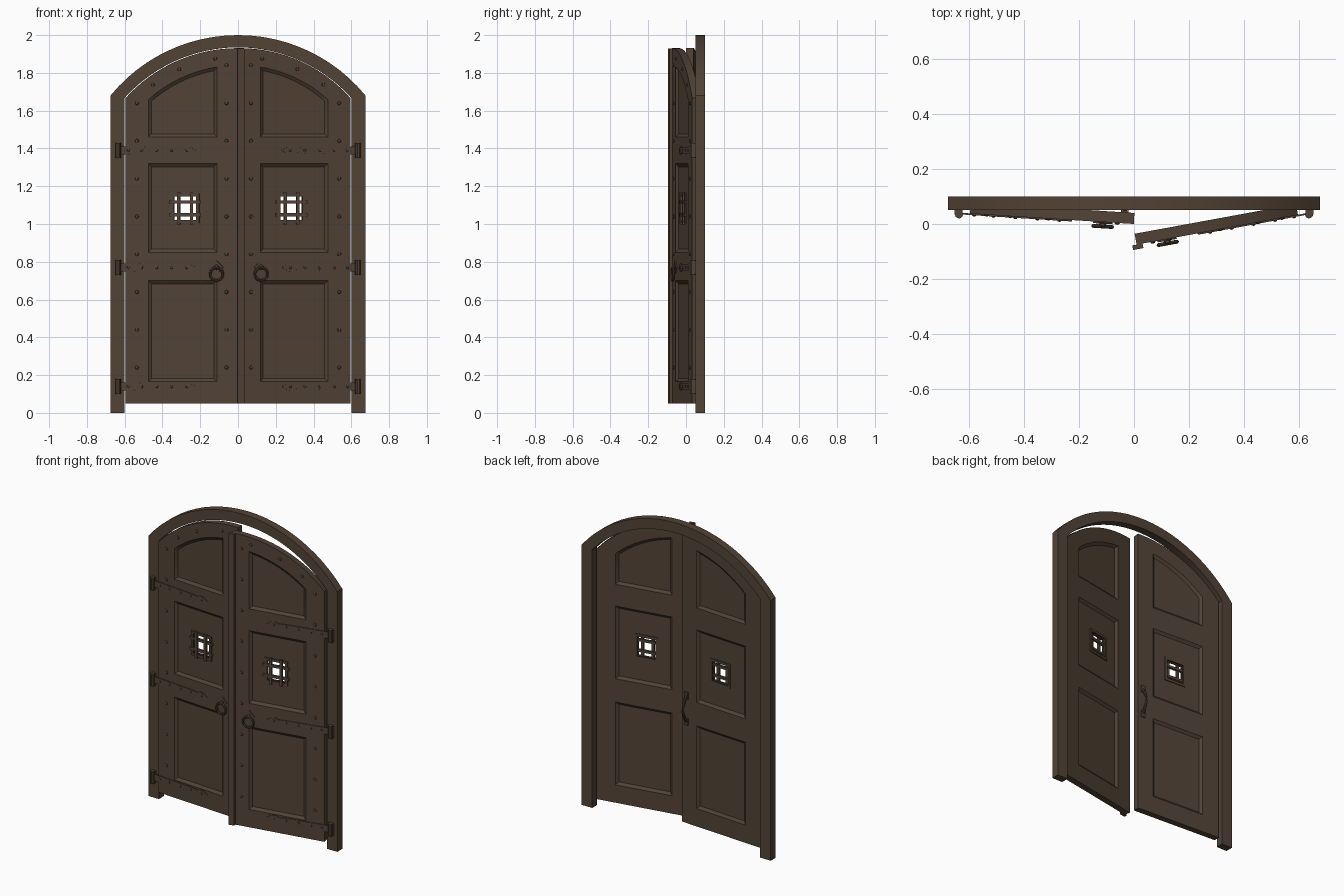
import bpy, bmesh, math
from mathutils import Matrix, Vector

cube = bpy.data.objects.get("Cube")
if cube:
    bpy.data.objects.remove(cube)

# One dark oak brown covers everything
wood = bpy.data.materials.new("dark_brown")
wood.use_nodes = True
COLOUR = (0.084, 0.056, 0.037, 1)
wood.diffuse_color = COLOUR
shader = next(n for n in wood.node_tree.nodes if n.type == 'BSDF_PRINCIPLED')
shader.inputs["Base Color"].default_value = COLOUR
shader.inputs["Roughness"].default_value = 0.8

ARC_Z = 1.128            # shared centre height of every arch
FRONT, BACK = 0.04, 0.08  # faces of a closed leaf
PIVOT = Vector((0.635, 0.035, 0))


def arc(radius, x0, x1, steps=12):
    """Points on the arch between two x positions, evenly spaced by angle."""
    a0, a1 = math.asin(x0 / radius), math.asin(x1 / radius)
    angles = [a0 + (a1 - a0) * i / steps for i in range(steps + 1)]
    return [(radius * math.sin(a), ARC_Z + radius * math.cos(a)) for a in angles]


def rect(x0, x1, z0, z1):
    return [(x0, z0), (x1, z0), (x1, z1), (x0, z1)]


def prism(bm, poly, y0, y1, poly_end=None):
    """Solid between an xz outline at y0 and a matching one at y1."""
    a = [bm.verts.new((x, y0, z)) for x, z in poly]
    b = [bm.verts.new((x, y1, z)) for x, z in (poly_end or poly)]
    bm.faces.new(a)
    bm.faces.new(b[::-1])
    for i in range(len(a)):
        j = (i + 1) % len(a)
        bm.faces.new((a[j], a[i], b[i], b[j]))


def tube(bm, path, radius, sides=8, closed=False):
    """Round bar swept along a list of points."""
    rings, n = [], len(path)
    for i, p in enumerate(path):
        ahead = path[(i + 1) % n] if closed else path[min(i + 1, n - 1)]
        behind = path[i - 1] if closed else path[max(i - 1, 0)]
        turn = (ahead - behind).to_track_quat('Z', 'Y')
        rings.append([bm.verts.new(p + turn @ Vector((radius * math.cos(t), radius * math.sin(t), 0)))
                      for t in (math.tau * k / sides for k in range(sides))])
    for i in range(n if closed else n - 1):
        r, q = rings[i], rings[(i + 1) % n]
        for k in range(sides):
            m = (k + 1) % sides
            bm.faces.new((r[k], r[m], q[m], q[k]))
    if not closed:
        bm.faces.new(rings[0][::-1])
        bm.faces.new(rings[-1])


def stud(bm, x, z, y=FRONT, radius=0.01):
    place = Matrix.Translation((x, y, z)) @ Matrix.Diagonal((1, 0.7, 1, 1))
    bmesh.ops.create_uvsphere(bm, u_segments=8, v_segments=6, radius=radius, matrix=place)


def finish(name, bm, matrix=Matrix()):
    bm.transform(matrix)
    bmesh.ops.recalc_face_normals(bm, faces=bm.faces)
    mesh = bpy.data.meshes.new(name)
    bm.to_mesh(mesh)
    bm.free()
    mesh.materials.append(wood)
    obj = bpy.data.objects.new(name, mesh)
    bpy.context.collection.objects.link(obj)
    return obj


def smooth(obj):
    bpy.ops.object.select_all(action='DESELECT')
    obj.select_set(True)
    bpy.context.view_layer.objects.active = obj
    bpy.ops.object.shade_smooth_by_angle(angle=math.radians(30))


def cut(obj, cutter):
    mod = obj.modifiers.new("cut", 'BOOLEAN')
    mod.operation, mod.solver, mod.object = 'DIFFERENCE', 'EXACT', cutter
    bpy.context.view_layer.objects.active = obj
    bpy.ops.object.modifier_apply(modifier=mod.name)
    bpy.data.objects.remove(cutter)


def panel_outlines(inset):
    """Three panel outlines of a leaf, shrunk by the inset."""
    x0, x1, i = 0.11 + inset, 0.475 - inset, inset
    return [rect(x0, x1, 0.165 + i, 0.70 - i),
            rect(x0, x1, 0.85 + i, 1.32 - i),
            [(x1, 1.46 + i), (x0, 1.46 + i)] + arc(0.712 - i, x0, x1)]


def leaf(side, label, angle):
    swing = (Matrix.Translation(PIVOT) @ Matrix.Rotation(math.radians(angle), 4, 'Z')
             @ Matrix.Translation(-PIVOT))
    place = Matrix.Diagonal((side, 1, 1, 1)) @ swing
    wx, wz = 0.28, 1.083

    # Arched slab with sunken bevelled panels on both faces and a window hole
    bm = bmesh.new()
    prism(bm, [(0.595, 0.05), (0.0, 0.05)] + arc(0.803, 0.0, 0.595, 16), FRONT, BACK)
    slab = finish(label + "_door_leaf", bm, place)
    bm = bmesh.new()
    for face, inward in ((FRONT, 1), (BACK, -1)):
        for wide, narrow in zip(panel_outlines(-0.001), panel_outlines(0.017)):
            prism(bm, wide, face - 0.001 * inward, face + 0.013 * inward, narrow)
    cut(slab, finish("panel_cutter", bm, place))
    bm = bmesh.new()
    prism(bm, rect(wx - 0.065, wx + 0.065, wz - 0.07, wz + 0.07), 0, 0.15)
    cut(slab, finish("window_cutter", bm, place))
    smooth(slab)

    # Window grille and its surround on the back
    bm = bmesh.new()
    for d in (-0.034, 0.034):
        prism(bm, rect(wx + d - 0.008, wx + d + 0.008, wz - 0.085, wz + 0.085), 0.038, 0.052)
        prism(bm, rect(wx - 0.085, wx + 0.085, wz + d - 0.008, wz + d + 0.008), 0.043, 0.057)
    for y0, y1 in ((0.046, 0.054), (0.066, 0.073)):
        for d in (-1, 1):
            cx, cz = wx + d * 0.067, wz + d * 0.071
            prism(bm, rect(cx - 0.008, cx + 0.008, wz - 0.079, wz + 0.079), y0, y1)
            prism(bm, rect(wx - 0.075, wx + 0.075, cz - 0.008, cz + 0.008), y0, y1)
    finish(label + "_window_grille", bm, place)

    # Strap hinges with a spear-shaped tip, and their barrels
    straps, barrels, studs = bmesh.new(), bmesh.new(), bmesh.new()
    for z in (0.14, 0.77, 1.39):
        half = [(0.63, 0.022), (0.36, 0.016), (0.30, 0.012), (0.28, 0.022), (0.255, 0.018)]
        outline = ([(x, z + h) for x, h in half] + [(0.225, z)]
                   + [(x, z - h) for x, h in half[::-1]])
        prism(straps, outline, FRONT - 0.005, FRONT + 0.001)
        tube(barrels, [PIVOT + Vector((0, 0, z + d)) for d in (-0.04, 0.04)], 0.015, 10)
        for x in (0.27, 0.35, 0.43, 0.51, 0.58):
            stud(studs, x, z, FRONT - 0.004, 0.008)
    finish(label + "_hinge_straps", straps, place)
    smooth(finish(label + "_hinge_barrels", barrels, place))

    # Studs along both stiles and under the arch
    for i in range(9):
        stud(studs, 0.06, 0.24 + i * 0.2)
        if i < 8:
            stud(studs, 0.535, 0.24 + i * 0.2)
    for x in (0.12, 0.31, 0.45):
        stud(studs, x, arc(0.757, 0, x, 1)[-1][1])
    smooth(finish(label + "_studs", studs, place))

    # Ring pull hanging from a diamond plate
    bm = bmesh.new()
    cx, cz = 0.112, 0.735
    top = cz + 0.036
    diamond = [(cx - 0.035, top), (cx, top - 0.035), (cx + 0.035, top), (cx, top + 0.035)]
    prism(bm, diamond, FRONT - 0.006, FRONT + 0.001)
    stud(bm, cx, top, FRONT - 0.01, 0.014)
    loop = [Vector((cx + 0.034 * math.cos(t), FRONT - 0.016, cz + 0.034 * math.sin(t)))
            for t in (math.tau * k / 20 for k in range(20))]
    tube(bm, loop, 0.007, 8, closed=True)
    smooth(finish(label + "_ring_pull", bm, place))
    return place


left_place = leaf(1, "left", 10.4)
right_place = leaf(-1, "right", 3.6)

# Cover strip on the meeting edge of the left leaf
bm = bmesh.new()
prism(bm, rect(-0.016, 0.022, 0.05, 1.93), FRONT - 0.017, FRONT)
finish("meeting_strip", bm, left_place)

# Curved pull handle on the back of the right leaf
bm = bmesh.new()
hx, hz = 0.035, 0.79
bow = [Vector((hx, BACK + 0.035 * math.sin(math.pi * k / 10), hz + 0.085 * (k / 5 - 1)))
       for k in range(11)]
tube(bm, bow, 0.008)
for d in (-0.085, 0.085):
    prism(bm, rect(hx - 0.014, hx + 0.014, hz + d - 0.022, hz + d + 0.022), BACK - 0.001, BACK + 0.007)
smooth(finish("back_pull_handle", bm, right_place))

# Arched frame with two posts
bm = bmesh.new()
outer = [(-0.675, 0)] + arc(0.872, -0.675, 0.675, 24) + [(0.675, 0)]
inner = [(-0.6, 0)] + arc(0.807, -0.6, 0.6, 24) + [(0.6, 0)]
prism(bm, outer + inner[::-1], 0.05, 0.10)
smooth(finish("arched_frame", bm))

# Hinge plates fixed to the posts
bm = bmesh.new()
for side in (-1, 1):
    for z in (0.14, 0.77, 1.39):
        xs = sorted((side * 0.622, side * 0.652))
        prism(bm, rect(xs[0], xs[1], z - 0.038, z + 0.038), 0.034, 0.051)
finish("post_hinge_plates", bm)
